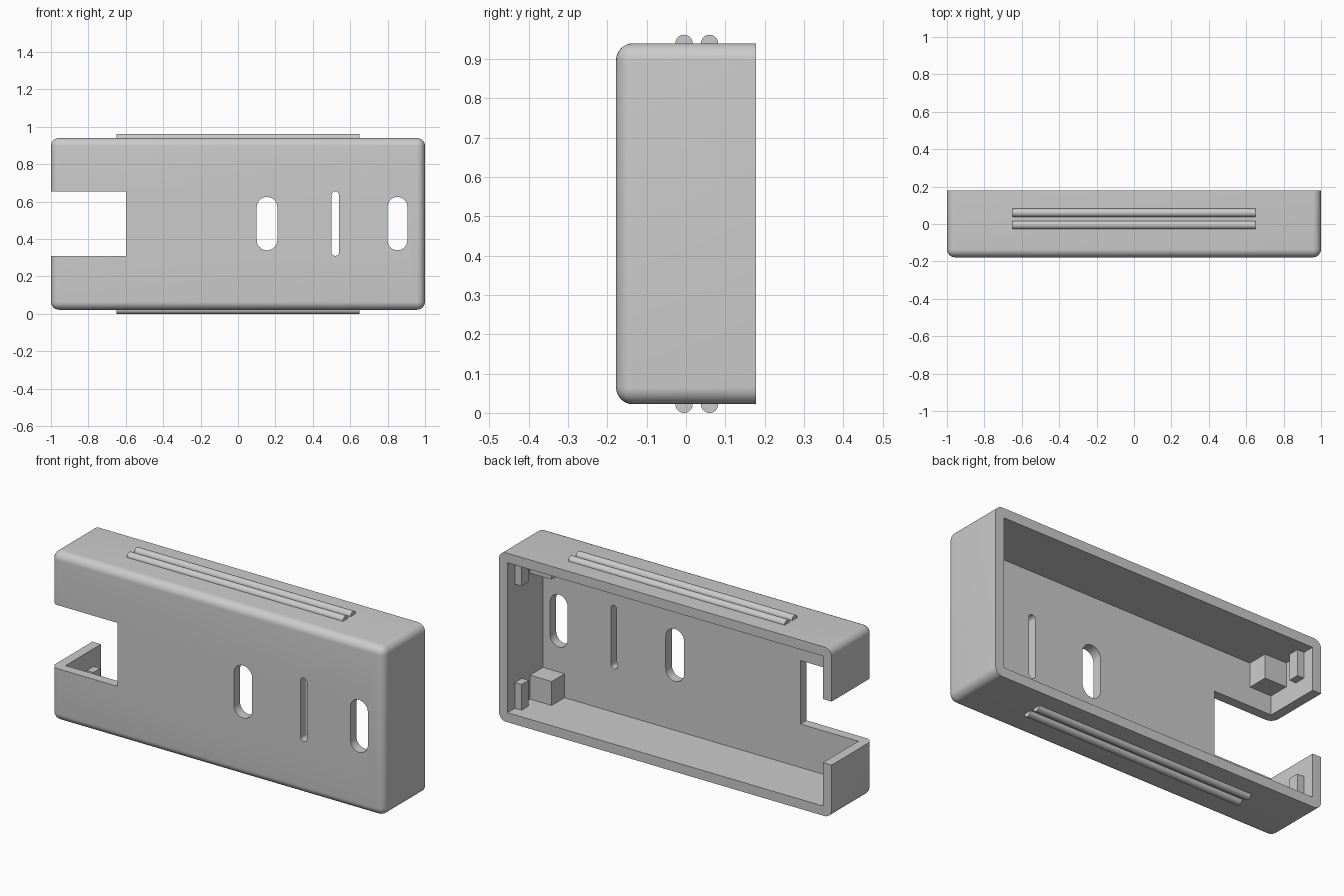
import bpy, bmesh
from math import pi
from mathutils import Matrix

cube = bpy.data.objects.get("Cube")
if cube:
    bpy.data.objects.remove(cube)

# Overall measures
BOTTOM, TOP = 0.022, 0.94
DEPTH, WALL = 0.178, 0.052
MID = (BOTTOM + TOP) / 2

grey = bpy.data.materials.new("grey plastic")
grey.use_nodes = True
colour = (0.6, 0.6, 0.6, 1)
grey.diffuse_color = colour
grey.node_tree.nodes["Principled BSDF"].inputs["Base Color"].default_value = colour


def add_object(name, bm):
    mesh = bpy.data.meshes.new(name)
    bmesh.ops.recalc_face_normals(bm, faces=bm.faces)
    bm.to_mesh(mesh)
    bm.free()
    mesh.materials.append(grey)
    obj = bpy.data.objects.new(name, mesh)
    bpy.context.collection.objects.link(obj)
    return obj


def box_mesh(x, y, z):
    """Box between the given (low, high) pairs."""
    bm = bmesh.new()
    bmesh.ops.create_cube(bm, size=1)
    for v in bm.verts:
        v.co = [sum(r) / 2 + c * (r[1] - r[0]) for r, c in zip((x, y, z), v.co)]
    return bm


def box(name, x, y, z):
    return add_object(name, box_mesh(x, y, z))


def slot(name, x, z):
    """Round-ended slot through the front wall."""
    bm = box_mesh(x, (-0.3, 0), z)
    edges = [e for e in bm.edges if abs(e.verts[0].co.y - e.verts[1].co.y) > 0.1]
    bmesh.ops.bevel(bm, geom=edges, offset=(x[1] - x[0]) * 0.499, segments=10,
                    profile=0.5, affect='EDGES')
    return add_object(name, bm)


def smooth(obj):
    bpy.ops.object.select_all(action='DESELECT')
    bpy.context.view_layer.objects.active = obj
    obj.select_set(True)
    bpy.ops.object.shade_smooth_by_angle(angle=pi / 6)


# Shell: rounded everywhere except the open back rim
bm = box_mesh((-1, 1), (-DEPTH, DEPTH), (BOTTOM, TOP))
rounded = [e for e in bm.edges if min(v.co.y for v in e.verts) < 0]
bmesh.ops.bevel(bm, geom=rounded, offset=0.043, segments=8, profile=0.5, affect='EDGES')
shell = add_object("shell", bm)

# Hollow, end notch and slots
inside = 1 - WALL
cutters = [
    box("hollow_cutter", (-inside, inside), (-DEPTH + WALL, 0.4), (BOTTOM + WALL, TOP - WALL)),
    box("notch_cutter", (-1.2, -0.6), (-0.4, 0.5), (0.31, 0.655)),
    slot("middle_slot_cutter", (0.1, 0.21), (0.34, 0.625)),
    slot("narrow_slot_cutter", (0.5, 0.54), (0.31, 0.655)),
    slot("end_slot_cutter", (0.8, 0.905), (0.34, 0.625)),
]
for cutter in cutters:
    mod = shell.modifiers.new(cutter.name, 'BOOLEAN')
    mod.operation, mod.solver, mod.object = 'DIFFERENCE', 'EXACT', cutter
bpy.context.view_layer.update()
cut = bpy.data.meshes.new_from_object(shell.evaluated_get(bpy.context.evaluated_depsgraph_get()))
shell.modifiers.clear()
shell.data = cut
for cutter in cutters:
    bpy.data.objects.remove(cutter)
smooth(shell)

# Grip ribs along the top and bottom
for level, z in (("top", TOP), ("bottom", BOTTOM)):
    for place, y in (("front", -0.005), ("back", 0.06)):
        bm = bmesh.new()
        bmesh.ops.create_cone(bm, cap_ends=True, segments=32, radius1=0.022, radius2=0.022,
                              depth=1.3, matrix=Matrix.Translation((0, y, z)) @ Matrix.Rotation(pi / 2, 4, 'Y'))
        smooth(add_object(f"{level}_{place}_rib", bm))

# Corner blocks and clip posts inside each corner
for side, sx in (("left", 1), ("right", -1)):
    for level, sz in (("upper", 1), ("lower", -1)):
        def corner(name, width, y, height):
            x = sorted((sx * (inside + 0.01), sx * (inside - width)))
            edge = (TOP - BOTTOM) / 2 - WALL
            z = sorted((MID + sz * (edge + 0.01), MID + sz * (edge - height)))
            box(f"{level}_{side}_{name}", x, y, z)
        corner("block", 0.13, (-DEPTH + WALL - 0.01, -0.015), 0.13)
        corner("post", 0.04, (0.055, 0.115), 0.14)
